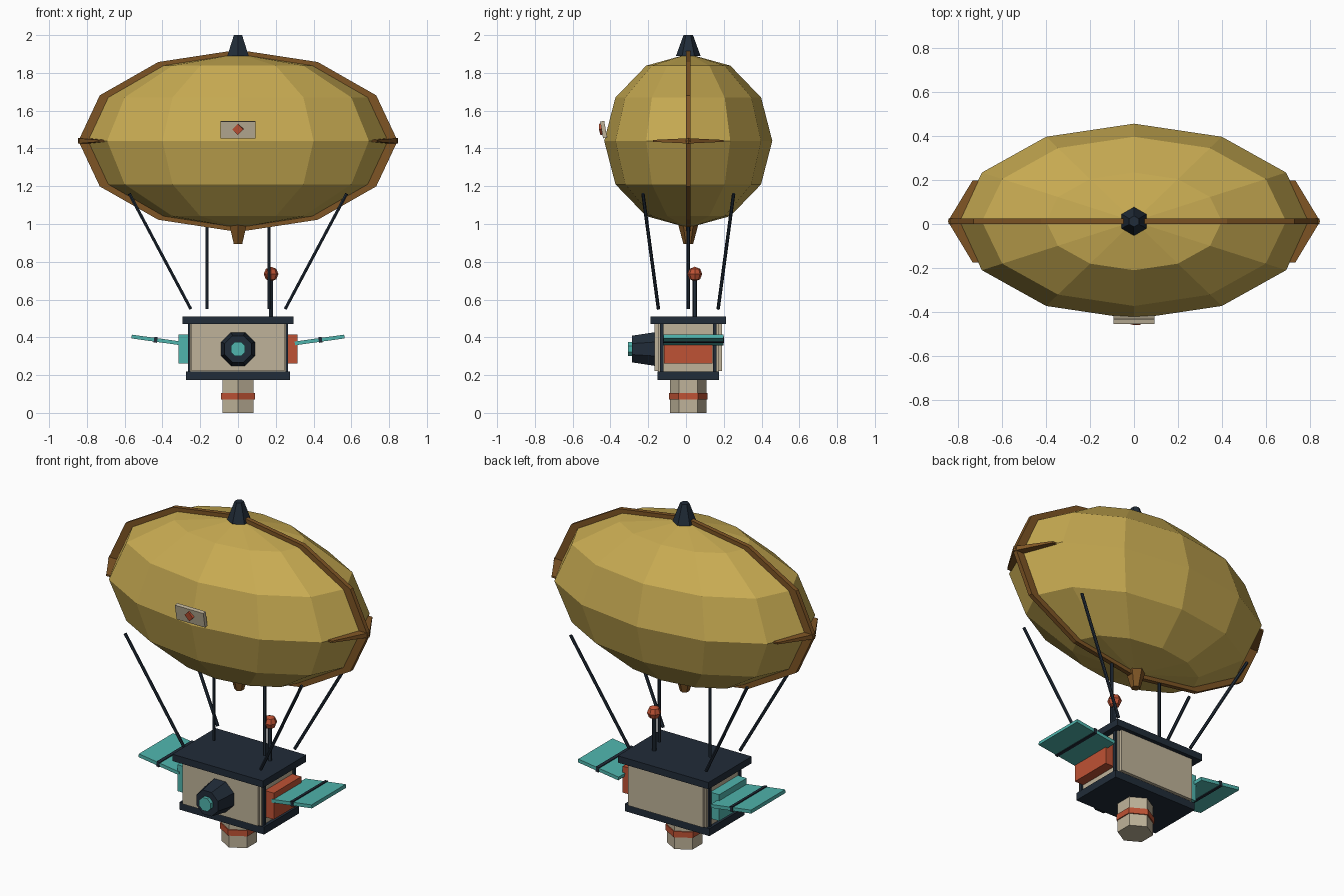
import bpy, bmesh
from math import sin, cos, pi, radians, atan2
from mathutils import Vector

if "Cube" in bpy.data.objects:
    bpy.data.objects.remove(bpy.data.objects["Cube"])

CY = 0.012                       # shared centre line in y
ENV = Vector((0, CY, 1.44))      # envelope centre


def material(name, rgb):
    m = bpy.data.materials.new(name)
    m.diffuse_color = (*rgb, 1)
    m.use_nodes = True
    m.node_tree.nodes["Principled BSDF"].inputs["Base Color"].default_value = m.diffuse_color
    return m


GOLD = material("gold_cloth", (0.58, 0.41, 0.085))
BROWN = material("brown_trim", (0.21, 0.09, 0.018))
NAVY = material("navy_metal", (0.015, 0.025, 0.04))
CREAM = material("cream_panel", (0.52, 0.45, 0.32))
RED = material("rust_red", (0.52, 0.085, 0.035))
TEAL = material("teal", (0.08, 0.46, 0.42))


def finish(name, bm, mat):
    bmesh.ops.recalc_face_normals(bm, faces=bm.faces)
    me = bpy.data.meshes.new(name)
    bm.to_mesh(me)
    bm.free()
    me.materials.append(mat)
    ob = bpy.data.objects.new(name, me)
    bpy.context.collection.objects.link(ob)
    return ob


def box(name, loc, size, mat, rot=(0, 0, 0)):
    bm = bmesh.new()
    bmesh.ops.create_cube(bm, size=1)
    bmesh.ops.scale(bm, vec=size, verts=bm.verts)
    ob = finish(name, bm, mat)
    ob.location, ob.rotation_euler = loc, rot
    return ob


def tube(name, a, b, r1, r2, sides, mat, spin=0):
    """Straight or tapered prism from point a to point b."""
    a, b = Vector(a), Vector(b)
    d = b - a
    bm = bmesh.new()
    bmesh.ops.create_cone(bm, cap_ends=True, segments=sides,
                          radius1=r1, radius2=r2, depth=d.length)
    for v in bm.verts:
        x, y = v.co.x, v.co.y
        v.co.x, v.co.y = x * cos(spin) - y * sin(spin), x * sin(spin) + y * cos(spin)
    ob = finish(name, bm, mat)
    ob.location = (a + b) / 2
    ob.rotation_euler = Vector((0, 0, 1)).rotation_difference(d.normalized()).to_euler()
    return ob


def ball(name, loc, scale, seg, rings, mat):
    bm = bmesh.new()
    bmesh.ops.create_uvsphere(bm, u_segments=seg, v_segments=rings, radius=1)
    bmesh.ops.scale(bm, vec=scale, verts=bm.verts)
    ob = finish(name, bm, mat)
    ob.location = loc
    return ob


def loft(name, sections, mat, closed=False):
    """Skin a row of equal cross-sections."""
    bm = bmesh.new()
    rows = [[bm.verts.new(p) for p in s] for s in sections]
    n = len(rows[0])
    for i in range(len(rows) if closed else len(rows) - 1):
        p, q = rows[i], rows[(i + 1) % len(rows)]
        for j in range(n):
            k = (j + 1) % n
            bm.faces.new((p[j], p[k], q[k], q[j]))
    if not closed:
        bm.faces.new(rows[0])
        bm.faces.new(rows[-1])
    return finish(name, bm, mat)


# Envelope
ball("envelope", ENV, (0.8, 0.445, 0.46), 12, 6, GOLD)

# Rib running round the envelope, front to see as an outline
ring = []
for i in range(12):
    c, s = cos(i * pi / 6), sin(i * pi / 6)
    ring.append([(rx * c, CY + w, ENV.z + rz * s) for rx, rz, w in
                 ((0.845, 0.482, -0.013), (0.845, 0.482, 0.013),
                  (0.785, 0.45, 0.013), (0.785, 0.45, -0.013))])
loft("envelope_rib", ring, BROWN, closed=True)

# Horizontal fins at the envelope ends
for side, tag in ((-1, "left"), (1, "right")):
    loft("end_fin_" + tag,
         [[(side * xo, CY + y, 1.44 - h), (side * xo, CY + y, 1.44 + h),
           (side * xi, CY + y, 1.44 + h), (side * xi, CY + y, 1.44 - h)]
          for y, xo, xi, h in ((-0.187, 0.735, 0.70, 0.005), (0, 0.848, 0.76, 0.014),
                               (0.187, 0.735, 0.70, 0.005))], BROWN)

# Top cap and bottom nozzle
tube("top_cap", (0, CY, 1.89), (0, CY, 2.0), 0.065, 0.025, 6, NAVY, pi / 6 * 0)
tube("bottom_nozzle", (0, CY, 0.895), (0, CY, 1.0), 0.026, 0.054, 6, BROWN)

# Badge on the front of the envelope
tilt = radians(10)
box("badge_plate", (0, -0.436, 1.5), (0.185, 0.022, 0.09), CREAM, (tilt, 0, 0))
box("badge_diamond", (0, -0.449, 1.502), (0.042, 0.016, 0.042), RED, (tilt, pi / 4, 0))

# Ropes
for sx in (-1, 1):
    for sy in (-1, 1):
        tube("corner_rope", (sx * 0.25, CY + sy * 0.158, 0.55),
             (sx * 0.575, CY + sy * 0.24, 1.16), 0.009, 0.009, 6, NAVY)
    tube("centre_rope", (sx * 0.165, CY, 0.55), (sx * 0.165, CY, 1.03),
         0.009, 0.009, 6, NAVY)

# Gondola cabin
box("cabin", (0, CY, 0.345), (0.51, 0.32, 0.27), CREAM)
for sy, tag in ((-1, "front"), (1, "back")):
    box("cabin_panel_" + tag, (0, CY + sy * 0.165, 0.347), (0.49, 0.026, 0.25), CREAM)
box("roof", (0, CY, 0.49), (0.59, 0.402, 0.04), NAVY)
box("floor", (0, CY, 0.197), (0.55, 0.326, 0.044), NAVY)
for sx in (-1, 1):
    for sy in (-1, 1):
        box("cabin_post", (sx * 0.256, CY + sy * 0.14, 0.345),
            (0.018, 0.018, 0.25), NAVY)

# Front lens
tube("lens_housing", (0, -0.155, 0.338), (0, -0.287, 0.338), 0.098, 0.076, 8, NAVY, pi / 8)
tube("lens_glass", (0, -0.28, 0.338), (0, -0.308, 0.338), 0.041, 0.041, 8, TEAL, pi / 8)

# Side pods and wings
slope = atan2(0.036, 0.26)
for sx, tag, mat in ((-1, "left", TEAL), (1, "right", RED)):
    box("side_pod_" + tag, (sx * 0.285, CY, 0.338), (0.058, 0.256, 0.155), mat)
    box("wing_" + tag, (sx * 0.432, 0.04, 0.386), (0.265, 0.318, 0.02), TEAL,
        (0, -sx * slope, 0))
    box("wing_bar_" + tag, (sx * 0.436, 0.04, 0.387), (0.018, 0.324, 0.03), NAVY,
        (0, -sx * slope, 0))

# Roof mast with beacon
tube("mast", (0.175, 0.047, 0.5), (0.175, 0.047, 0.71), 0.012, 0.012, 6, NAVY)
ball("beacon", (0.175, 0.047, 0.735), (0.039, 0.039, 0.039), 8, 4, RED)

# Lower drum with band
tube("lower_drum", (0, CY, 0), (0, CY, 0.18), 0.096, 0.096, 6, CREAM)
tube("drum_band", (0, CY, 0.072), (0, CY, 0.106), 0.103, 0.103, 6, RED)
